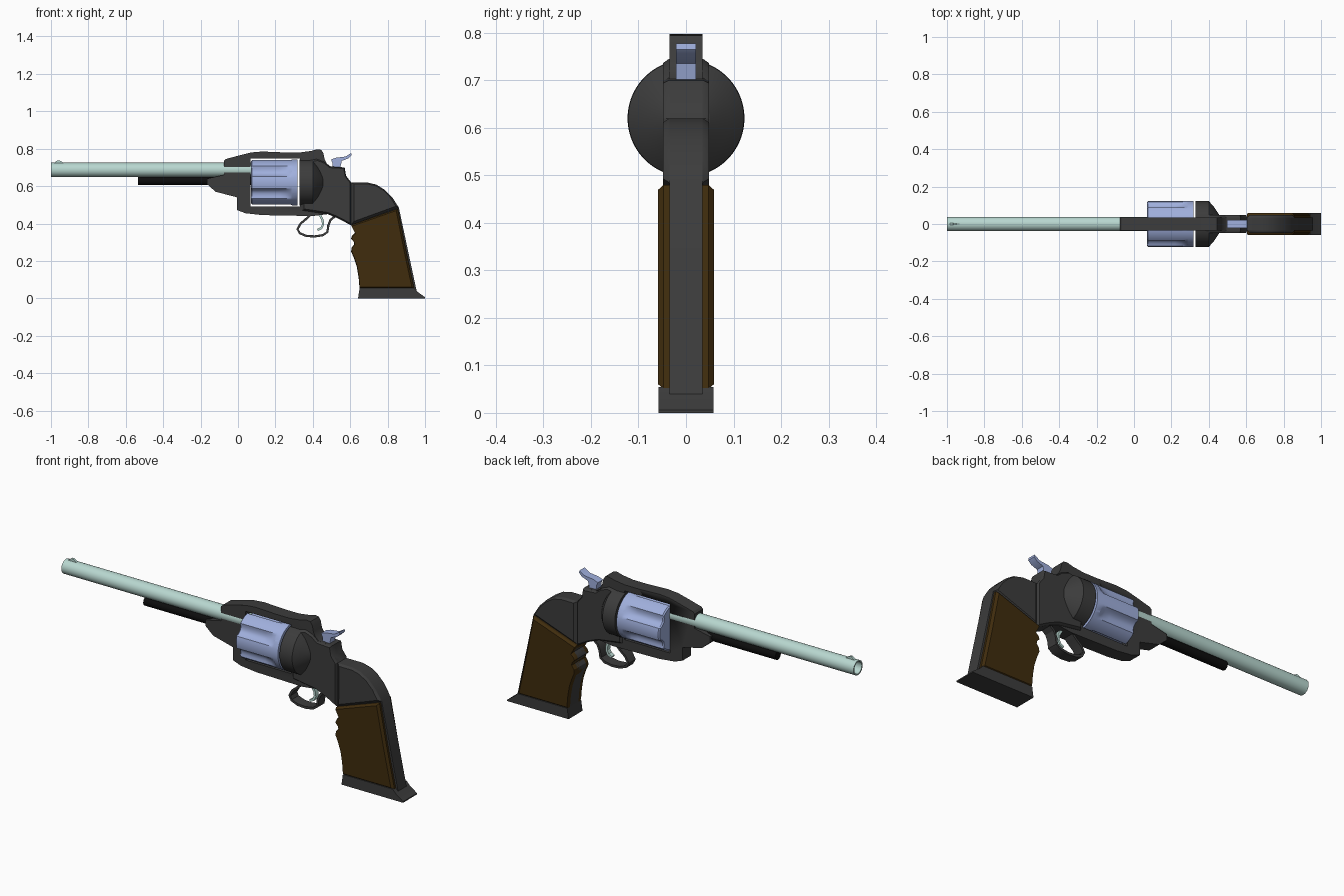
import bpy, bmesh, math


def material(name, rgb):
    m = bpy.data.materials.new(name)
    m.diffuse_color = (*rgb, 1)
    return m


TEAL = material("pale_steel", (0.48, 0.68, 0.63))
BLUE = material("blue_steel", (0.35, 0.43, 0.72))
DARK = material("dark_steel", (0.045, 0.045, 0.045))
BLACK = material("black", (0.004, 0.004, 0.004))
WOOD = material("wood", (0.05, 0.025, 0.004))


def finish(name, bm, mat, smooth=30):
    bmesh.ops.remove_doubles(bm, verts=bm.verts, dist=1e-5)
    bmesh.ops.recalc_face_normals(bm, faces=bm.faces)
    me = bpy.data.meshes.new(name)
    bm.to_mesh(me)
    bm.free()
    ob = bpy.data.objects.new(name, me)
    bpy.context.collection.objects.link(ob)
    if mat:
        me.materials.append(mat)
    bpy.ops.object.select_all(action='DESELECT')
    ob.select_set(True)
    bpy.context.view_layer.objects.active = ob
    bpy.ops.object.shade_smooth_by_angle(angle=math.radians(smooth))
    return ob


def skin(bm, rings):
    for a, b in zip(rings, rings[1:]):
        n = len(a)
        for i in range(n):
            j = (i + 1) % n
            bm.faces.new((a[i], a[j], b[j], b[i]))


def prism(name, pts, w, mat, chamfer=0, scale=1):
    """Side profile (x, z) extruded to y = +-w, optionally with a chamfered rim."""
    bm = bmesh.new()
    cx = sum(p[0] for p in pts) / len(pts)
    cz = sum(p[1] for p in pts) / len(pts)
    levels = [(-w, scale), (w, scale)]
    if chamfer:
        levels[1:1] = [(chamfer - w, 1), (w - chamfer, 1)]
    rings = [[bm.verts.new((cx + (x - cx) * s, y, cz + (z - cz) * s)) for x, z in pts]
             for y, s in levels]
    skin(bm, rings)
    bm.faces.new(rings[0])
    bm.faces.new(rings[-1])
    return finish(name, bm, mat)


def ribbon(name, path, t, w, mat):
    """Strip of thickness t following a side path."""
    left, right = [], []
    for i, (x, z) in enumerate(path):
        a, b = path[max(i - 1, 0)], path[min(i + 1, len(path) - 1)]
        dx, dz = b[0] - a[0], b[1] - a[1]
        k = t / 2 / math.hypot(dx, dz)
        left.append((x - dz * k, z + dx * k))
        right.append((x + dz * k, z - dx * k))
    return prism(name, left + right[::-1], w, mat)


def lathe(name, stations, cz, mat, segs=48):
    """Rings (x, radius, flute depth) around an axis along x."""
    bm = bmesh.new()
    rings = []
    for x, r, d in stations:
        ring = []
        for i in range(segs):
            a = math.tau * i / segs
            rr = r - d * max(0, math.cos(6 * a)) ** 0.7
            ring.append(bm.verts.new((x, rr * math.sin(a), cz + rr * math.cos(a))))
        rings.append(ring)
    skin(bm, rings)
    return finish(name, bm, mat)


# Barrel with open bore, sight and ejector tube
lathe("barrel", [(-0.7, 0, 0), (-0.7, 0.03, 0), (-1, 0.031, 0), (-1, 0.038, 0),
                 (0.08, 0.038, 0), (0.08, 0, 0)], 0.687, TEAL, 32)
prism("front_sight", [(-0.99, 0.72), (-0.965, 0.738), (-0.955, 0.738), (-0.925, 0.72)],
      0.006, TEAL)
lathe("ejector_tube", [(-0.535, 0, 0), (-0.535, 0.023, 0), (0.08, 0.023, 0), (0.08, 0, 0)],
      0.628, BLACK, 24)

# Fluted cylinder and rounded shield behind it
lathe("cylinder", [(0.07, 0, 0), (0.07, 0.116, 0.018), (0.076, 0.123, 0.02),
                   (0.22, 0.123, 0.02), (0.255, 0.123, 0.015), (0.28, 0.123, 0.006),
                   (0.29, 0.123, 0), (0.318, 0.123, 0), (0.318, 0, 0)], 0.62, BLUE, 96)
lathe("recoil_shield", [(0.328, 0, 0), (0.328, 0.123, 0), (0.4, 0.122, 0),
                        (0.425, 0.095, 0), (0.455, 0.05, 0), (0.455, 0, 0)], 0.62, DARK)

# Frame with a window cut for the cylinder
frame = prism("frame", [
    (-0.075, 0.735), (-0.065, 0.745), (0.01, 0.765), (0.07, 0.78), (0.13, 0.785),
    (0.25, 0.78), (0.33, 0.78), (0.39, 0.788), (0.425, 0.797), (0.445, 0.794),
    (0.457, 0.775), (0.463, 0.745), (0.475, 0.72), (0.495, 0.705), (0.57, 0.7),
    (0.578, 0.655), (0.605, 0.62), (0.605, 0.39), (0.54, 0.425), (0.48, 0.45),
    (0.4, 0.44), (0.13, 0.445), (0.04, 0.455), (-0.005, 0.472), (-0.005, 0.54),
    (-0.12, 0.57), (-0.165, 0.61), (-0.165, 0.64), (-0.075, 0.66)], 0.035, DARK)
cutter = prism("window_cutter", [(0.068, 0.492), (0.332, 0.492), (0.332, 0.748),
                                 (0.068, 0.748)], 0.2, None)
cutter.hide_render = True
mod = frame.modifiers.new("window", 'BOOLEAN')
mod.operation, mod.solver, mod.object = 'DIFFERENCE', 'EXACT', cutter
bpy.context.view_layer.objects.active = frame
bpy.ops.object.modifier_apply(modifier="window")
bpy.data.objects.remove(cutter)

# Wider rear body
prism("rear_body", [(0.345, 0.47), (0.345, 0.73), (0.42, 0.745), (0.46, 0.73), (0.49, 0.705),
                    (0.57, 0.7), (0.578, 0.655), (0.605, 0.62), (0.605, 0.39),
                    (0.54, 0.425), (0.48, 0.45)], 0.048, DARK, 0.012, 0.94)

# Hammer, trigger and guard
prism("hammer", [(0.507, 0.69), (0.505, 0.725), (0.497, 0.742), (0.525, 0.752), (0.575, 0.758),
                 (0.605, 0.777), (0.607, 0.765), (0.59, 0.748), (0.555, 0.735), (0.545, 0.69)],
      0.021, BLUE)
ribbon("trigger_guard", [(0.385, 0.445), (0.365, 0.425), (0.335, 0.4), (0.318, 0.37),
                         (0.33, 0.348), (0.365, 0.334), (0.41, 0.331), (0.455, 0.338),
                         (0.478, 0.355), (0.483, 0.39), (0.495, 0.42), (0.52, 0.44)],
       0.012, 0.028, DARK)
ribbon("trigger", [(0.435, 0.45), (0.452, 0.42), (0.455, 0.395), (0.445, 0.375), (0.425, 0.365)],
       0.012, 0.012, TEAL)

# Grip strap, shoulder, wooden panels and base plate
front = [(0.65, 0.05), (0.645, 0.11), (0.635, 0.17), (0.62, 0.215), (0.605, 0.25),
         (0.607, 0.27), (0.622, 0.29), (0.618, 0.305), (0.604, 0.32), (0.61, 0.335),
         (0.626, 0.35), (0.615, 0.37), (0.604, 0.392)]
back = [(0.605, 0.62), (0.69, 0.62), (0.74, 0.608), (0.785, 0.58), (0.825, 0.54), (0.86, 0.485)]
prism("grip_strap", front + back + [(0.91, 0.25), (0.955, 0.04)], 0.035, DARK)
prism("grip_shoulder", [(0.604, 0.392)] + back, 0.048, DARK, 0.013, 0.88)
prism("grip_panels", front + [(0.855, 0.48), (0.9, 0.25), (0.943, 0.05)],
      0.059, WOOD, 0.012, 0.95)
prism("base_plate", [(0.642, 0), (1, 0), (1, 0.006), (0.958, 0.036), (0.94, 0.055),
                     (0.65, 0.055)], 0.058, DARK)
